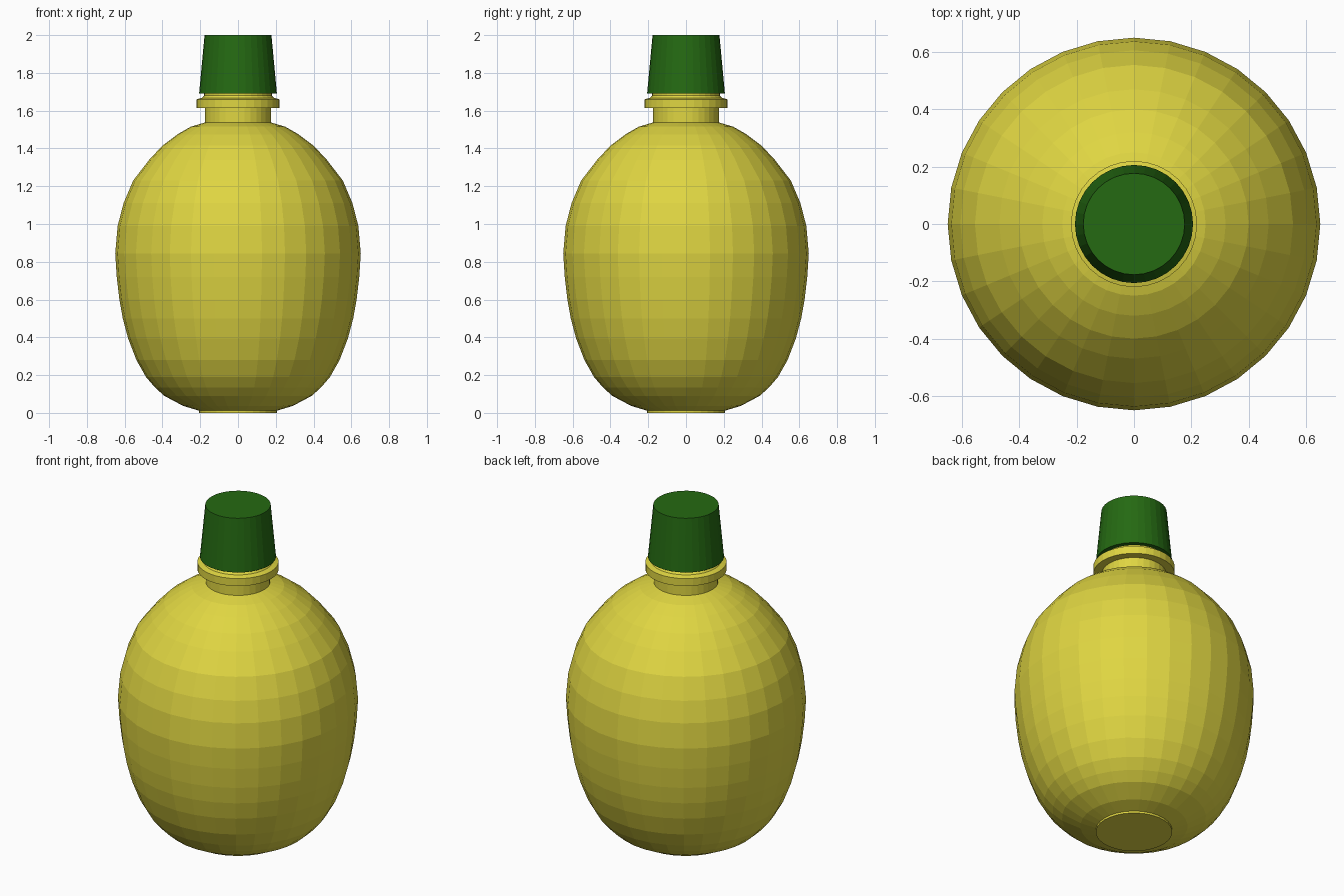
import bpy, bmesh, math

if "Cube" in bpy.data.objects:
    bpy.data.objects.remove(bpy.data.objects["Cube"])

SIDES = 32


def material(name, rgb):
    m = bpy.data.materials.new(name)
    m.diffuse_color = (*rgb, 1)
    m.use_nodes = True
    m.node_tree.nodes["Principled BSDF"].inputs["Base Color"].default_value = m.diffuse_color
    return m


def lathe(name, profile, mat):
    """Closed solid of revolution from (radius, height) points, bottom to top."""
    bm = bmesh.new()
    rings = []
    for r, z in profile:
        rings.append([bm.verts.new((r * math.cos(2 * math.pi * i / SIDES),
                                    r * math.sin(2 * math.pi * i / SIDES), z))
                      for i in range(SIDES)])
    for a, b in zip(rings, rings[1:]):
        for i in range(SIDES):
            j = (i + 1) % SIDES
            bm.faces.new((a[i], a[j], b[j], b[i]))
    bm.faces.new(rings[0][::-1])
    bm.faces.new(rings[-1])
    me = bpy.data.meshes.new(name)
    bm.to_mesh(me)
    bm.free()
    me.materials.append(mat)
    ob = bpy.data.objects.new(name, me)
    bpy.context.collection.objects.link(ob)
    return ob


yellow = material("lemon yellow", (0.74, 0.67, 0.054))
green = material("cap green", (0.018, 0.142, 0.006))

# Rounded bottle body with foot, neck and collar
lathe("bottle", [
    (0.207, 0.0), (0.207, 0.012), (0.29, 0.037), (0.39, 0.09), (0.44, 0.135),
    (0.487, 0.19), (0.538, 0.28), (0.582, 0.395), (0.61, 0.50), (0.628, 0.60),
    (0.642, 0.72), (0.65, 0.845), (0.637, 0.99), (0.606, 1.11), (0.555, 1.23),
    (0.47, 1.34), (0.40, 1.415), (0.32, 1.475), (0.25, 1.515), (0.174, 1.538),
    (0.174, 1.615), (0.22, 1.615), (0.22, 1.66), (0.19, 1.668),
    (0.18, 1.68), (0.18, 1.695),
], yellow)

# Tapered screw cap
lathe("cap", [(0.206, 1.69), (0.177, 2.0)], green)
